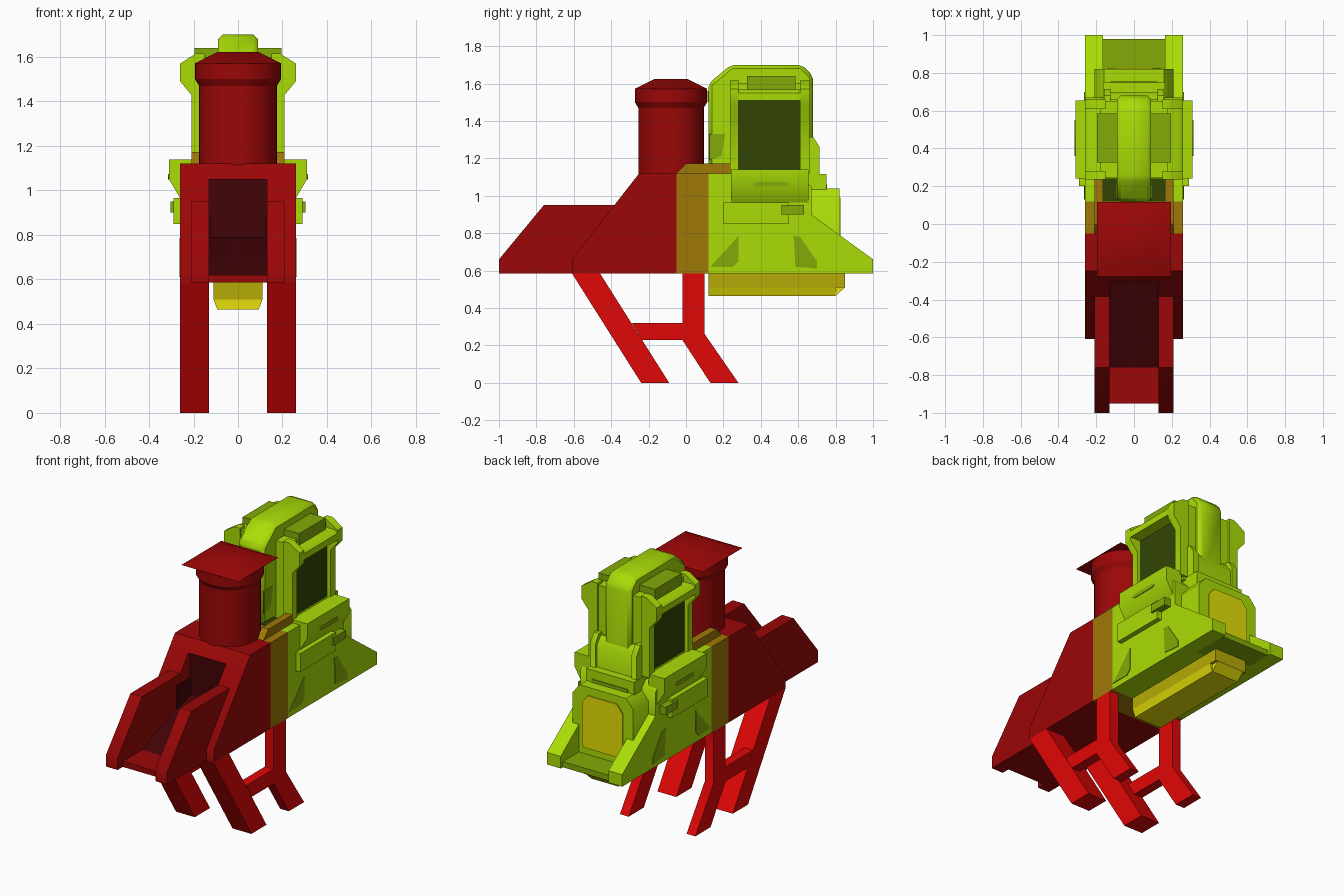
import bpy, bmesh, math

if "Cube" in bpy.data.objects:
    bpy.data.objects.remove(bpy.data.objects["Cube"])

def mat(name, r, g, b):
    m = bpy.data.materials.new(name)
    m.diffuse_color = (r, g, b, 1)
    m.use_nodes = True
    m.node_tree.nodes["Principled BSDF"].inputs["Base Color"].default_value = m.diffuse_color
    return m

RED = mat("dark red", 0.33, 0.002, 0.002)
LEG = mat("bright red", 0.75, 0.002, 0.002)
MAROON = mat("deep maroon", 0.055, 0.001, 0.002)
GREEN = mat("lime green", 0.40, 0.72, 0.002)
OLIVE = mat("mid green", 0.23, 0.41, 0.002)
GLASS = mat("dark olive", 0.032, 0.058, 0.001)
YELLOW = mat("yellow", 0.78, 0.74, 0.002)
GOLD = mat("dull gold", 0.46, 0.40, 0.002)
BAND = mat("ochre", 0.35, 0.19, 0.002)

def finish(name, bm, m, bevel=0, sharp=0.8):
    """Smooth shading below the sharp angle, hard edges above it."""
    bmesh.ops.recalc_face_normals(bm, faces=bm.faces)
    for f in bm.faces:
        f.smooth = True
    for e in bm.edges:
        e.smooth = e.calc_face_angle(4) < sharp
    me = bpy.data.meshes.new(name)
    bm.to_mesh(me)
    bm.free()
    me.materials.append(m)
    ob = bpy.data.objects.new(name, me)
    bpy.context.collection.objects.link(ob)
    if bevel:
        b = ob.modifiers.new("bevel", 'BEVEL')
        b.width, b.segments = bevel, 1
    return ob

def prism(name, pts, lo, hi, m, axis='x', pair=False, bevel=0):
    """Extrude a profile along an axis; pair=True also builds the copy mirrored in x."""
    place = {'x': lambda p, t: (t, p[0], p[1]),
             'y': lambda p, t: (p[0], t, p[1])}[axis]
    for s in ((1, -1) if pair else (1,)):
        bm = bmesh.new()
        ends = [[bm.verts.new(place(p, t)) for p in pts] for t in (lo, hi)]
        for v in ends[0] + ends[1]:
            v.co.x *= s
        bm.faces.new(ends[0])
        bm.faces.new(ends[1])
        n = len(pts)
        for i in range(n):
            j = (i + 1) % n
            bm.faces.new((ends[0][i], ends[0][j], ends[1][j], ends[1][i]))
        side = ("_right" if s > 0 else "_left") if pair else ""
        finish(name + side, bm, m, bevel)

def box(name, x, y, z, m, pair=False, bevel=0):
    prism(name, [(y[0], z[0]), (y[1], z[0]), (y[1], z[1]), (y[0], z[1])],
          x[0], x[1], m, 'x', pair, bevel)

B = 0.585  # underside of the hull

# legs: broad raked front leg, slimmer rear leg and tie bar
prism("front_leg", [(-.61, B), (-.24, 0), (-.09, 0), (-.46, B)], .13, .26, LEG, pair=True)
prism("rear_leg", [(-.235, .23), (-.02, .23), (.13, 0), (.28, 0), (.10, .26), (.10, B),
                   (-.02, B), (-.02, .32), (-.29, .32)], .20, .26, LEG, pair=True)

# red front hull with a central recess
prism("front_hull_side", [(-.61, B), (-.61, .66), (-.25, 1.12), (-.05, 1.12), (-.05, B)],
      .13, .26, RED, pair=True)
prism("front_hull_core", [(-.28, B), (-.28, 1.05), (-.305, 1.05), (-.25, 1.12), (-.05, 1.12),
                          (-.05, B)], -.13, .13, RED)
prism("front_arm", [(-1, B), (-1, .66), (-.76, .95), (-.38, .95), (-.38, B)],
      .13, .21, RED, pair=True)
box("front_sill", (-.13, .13), (-.95, -.76), (B, .62), RED)
box("front_floor", (-.13, .13), (-.76, -.28), (B, .60), RED)
prism("front_ramp", [(-.76, .60), (-.76, .62), (-.5, .72), (-.28, .79), (-.28, .60)],
      -.13, .13, MAROON)
box("recess_back", (-.13, .13), (-.288, -.28), (.7, 1.05), MAROON)
box("recess_lining", (.122, .13), (-.42, -.28), (.7, .89), MAROON, pair=True)

# chimney tower, turned profile
bm = bmesh.new()
rings, N = [], 40
for r, z in [(.175, 1.10), (.175, 1.47), (.193, 1.50), (.193, 1.57)]:
    rings.append([bm.verts.new((r * math.cos(2 * math.pi * i / N),
                                r * math.sin(2 * math.pi * i / N) - .08, z)) for i in range(N)])
for a, b in zip(rings, rings[1:]):
    for i in range(N):
        bm.faces.new((a[i], a[(i + 1) % N], b[(i + 1) % N], b[i]))
bm.faces.new(rings[0])
bm.faces.new(rings[-1])
finish("tower", bm, RED, sharp=0.4)

# square hipped cap on the tower
bm = bmesh.new()
q = [[bm.verts.new((sx * h, sy * h - .08, z)) for sx, sy in ((1, 1), (-1, 1), (-1, -1), (1, -1))]
     for h, z in ((.197, 1.57), (.09, 1.623))]
for i in range(4):
    bm.faces.new((q[0][i], q[0][(i + 1) % 4], q[1][(i + 1) % 4], q[1][i]))
bm.faces.new(q[0])
bm.faces.new(q[1])
finish("tower_cap", bm, RED)

# ochre joint between the red and green hulls
box("hull_joint", (-.26, .26), (-.05, .12), (B, 1.12), BAND)
prism("joint_rail", [(-.05, 1.12), (0, 1.172), (.24, 1.172), (.24, 1.12)],
      .165, .21, BAND, pair=True)

# green rear hull
prism("rear_hull_side", [(.12, B), (1, B), (1, .66), (.67, .90), (.67, 1.05), (.6, 1.12), (.12, 1.12)],
      .165, .26, GREEN, pair=True)
box("rear_hull_core", (-.165, .165), (.12, .75), (B, 1.115), GREEN)
box("rear_floor", (-.165, .165), (.75, .98), (B, .62), OLIVE)
prism("rear_block", [(-.21, B), (.21, B), (.21, .98), (.16, 1.04), (-.16, 1.04), (-.21, .98)],
      .6, .82, GREEN, 'y')
prism("rear_panel", [(-.13, .66), (.13, .66), (.14, .69), (.14, .94), (.10, .99), (-.10, .99),
                     (-.14, .94), (-.14, .69)], .82, .827, YELLOW, 'y')
box("gap_floor", (-.165, .165), (.12, .24), (1.115, 1.123), GLASS)

# painted patches on the hull sides
prism("front_patch", [(.13, .62), (.25, .62), (.28, .65), (.28, .785)], .26, .264, OLIVE, pair=True)
prism("rear_patch", [(.585, .62), (.70, .61), (.70, .65), (.61, .78), (.575, .785)],
      .26, .264, OLIVE, pair=True)

# side fittings
box("side_box", (.25, .29), (.20, .55), (.85, .965), GREEN, pair=True)
box("side_latch", (.25, .303), (.51, .63), (.90, .95), OLIVE, pair=True)
prism("side_arm", [(.2, .965), (.26, .965), (.31, 1.05), (.31, 1.14), (.2, 1.14)],
      .24, .655, GREEN, 'y', pair=True)
prism("arm_slot", [(.36, 1.06), (.375, 1.05), (.535, 1.05), (.55, 1.06), (.535, 1.073), (.375, 1.073)],
      .308, .314, OLIVE, pair=True)

# cab with flared window frames
box("cab_core", (-.18, .18), (.245, .65), (1.1, 1.6), GREEN)
box("side_window", (.18, .187), (.28, .61), (1.14, 1.51), GLASS, pair=True)
frame = [(.15, 1.12), (.21, 1.12), (.21, 1.43), (.26, 1.49), (.26, 1.57), (.19, 1.615), (.15, 1.615)]
prism("front_pillar", frame, .235, .28, GREEN, 'y', pair=True)
prism("rear_pillar", frame, .61, .66, GREEN, 'y', pair=True)
prism("window_header", [(.15, 1.51), (.26, 1.51), (.26, 1.55), (.24, 1.568), (.15, 1.568)],
      .28, .61, GREEN, 'y', pair=True)
box("roof_vent", (.09, .195), (.325, .585), (1.56, 1.64), OLIVE, pair=True)

# central spine running over the roof and down the back
prism("roof_spine", [(.12, 1.115), (.12, 1.6), (.24, 1.70), (.62, 1.70), (.68, 1.64), (.68, 1.1)],
      -.09, .09, GREEN, bevel=.02)
box("spine_slot", (-.05, .05), (.114, .13), (1.5, 1.56), GOLD)
prism("spine_patch", [(.125, 1.19), (.19, 1.21), (.21, 1.33), (.125, 1.33)],
      .09, .094, OLIVE, pair=True)

# back rest panel with raised rims
prism("back_panel", [(.6, 1.03), (.70, 1.03), (.70, 1.25), (.66, 1.30), (.6, 1.30)],
      -.125, .125, GREEN)
prism("back_rim", [(.6, 1.03), (.755, 1.03), (.715, 1.08), (.715, 1.26), (.68, 1.315), (.6, 1.315)],
      .125, .16, GREEN, pair=True)
box("back_shelf", (-.125, .125), (.68, .755), (1.03, 1.06), OLIVE)

# keel tank under the hull
prism("keel_upper", [(.12, .51), (.85, .51), (.85, B), (.12, B)], -.11, .11, GOLD)
prism("keel_lower", [(-.11, .51), (-.093, .465), (.093, .465), (.11, .51)], .12, .80, YELLOW, 'y')
prism("keel_tail", [(.80, .465), (.85, .51), (.80, .51)], -.093, .093, YELLOW)
